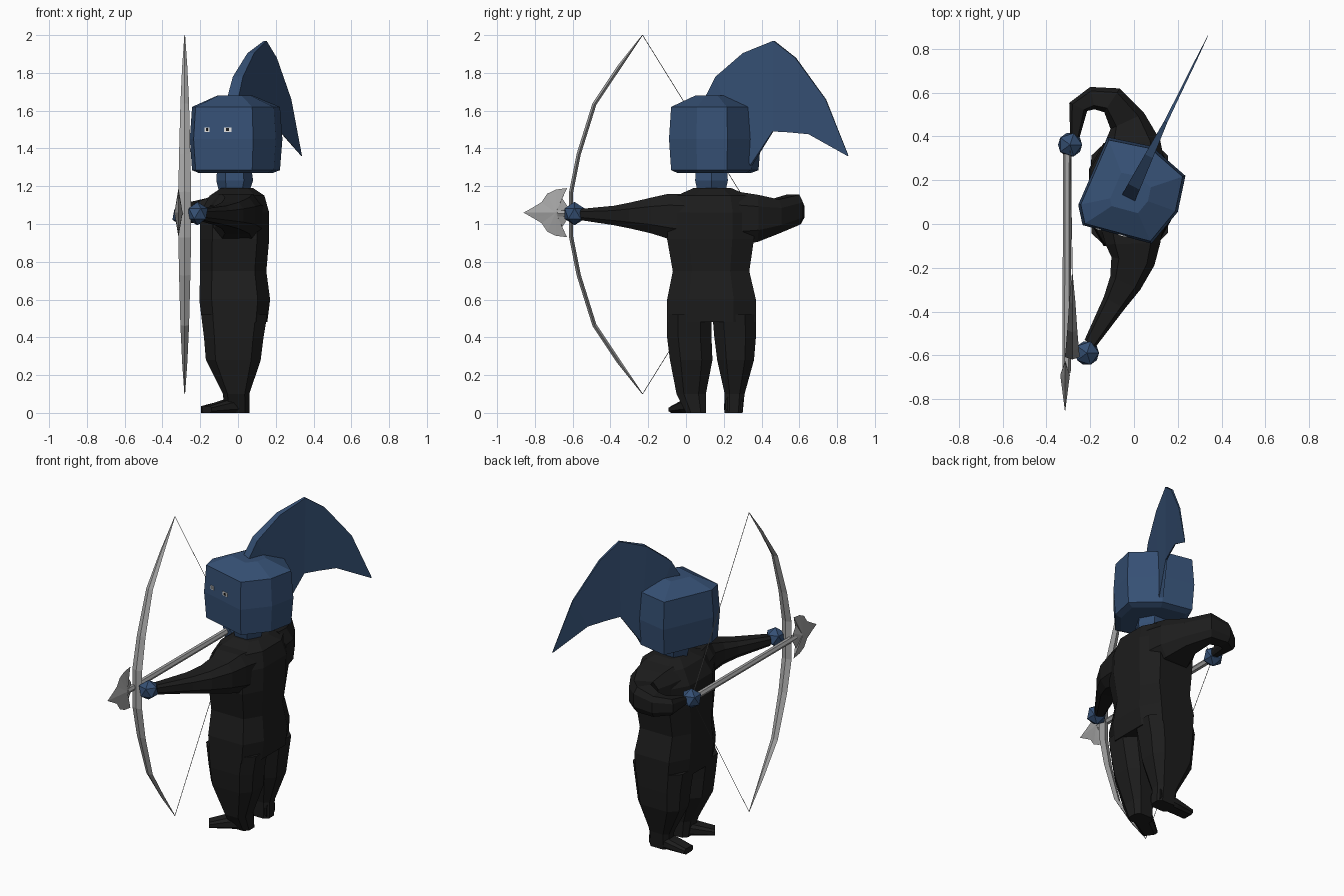
import bpy, bmesh, math
from mathutils import Vector as V

if "Cube" in bpy.data.objects:
    bpy.data.objects.remove(bpy.data.objects["Cube"])


def material(name, rgb):
    m = bpy.data.materials.new(name)
    m.diffuse_color = (*rgb, 1)
    m.use_nodes = True
    m.node_tree.nodes["Principled BSDF"].inputs["Base Color"].default_value = m.diffuse_color
    return m


BLUE = material("slate blue", (0.036, 0.080, 0.175))
BLACK = material("soft black", (0.012, 0.012, 0.012))
GREY = material("steel grey", (0.38, 0.38, 0.38))
WHITE = material("eye white", (0.75, 0.75, 0.75))

UP = V((0, 0, 1))
X, Y = V((1, 0, 0)), V((0, 1, 0))
BOX8 = [(1, .5), (.65, 1), (-.65, 1), (-1, .5), (-1, -.5), (-.65, -1), (.65, -1), (1, -.5)]
HEX = [(math.cos(i * math.pi / 3), math.sin(i * math.pi / 3)) for i in range(6)]
DIAMOND = [(1, 0), (0, 1), (-1, 0), (0, -1)]


def finish(name, bm, mat):
    bmesh.ops.recalc_face_normals(bm, faces=bm.faces)
    me = bpy.data.meshes.new(name)
    bm.to_mesh(me)
    bm.free()
    ob = bpy.data.objects.new(name, me)
    bpy.context.collection.objects.link(ob)
    me.materials.append(mat)
    return ob


def loft(name, rings, mat):
    """Skin a list of equal-length point rings and cap both ends."""
    bm = bmesh.new()
    rows = [[bm.verts.new(p) for p in r] for r in rings]
    n = len(rows[0])
    for a, b in zip(rows, rows[1:]):
        for i in range(n):
            j = (i + 1) % n
            bm.faces.new((a[i], a[j], b[j], b[i]))
    bm.faces.new(rows[0])
    bm.faces.new(rows[-1])
    return finish(name, bm, mat)


def ring(shape, c, u, v):
    return [V(c) + u * a + v * b for a, b in shape]


def stack(name, levels, mat, shape=BOX8):
    """Upright loft; levels are (z, x0, x1, y0, y1)."""
    loft(name, [ring(shape, ((x0 + x1) / 2, (y0 + y1) / 2, z), X * (x1 - x0) / 2, Y * (y1 - y0) / 2)
                for z, x0, x1, y0, y1 in levels], mat)


def limb(name, pts, mat, shape=BOX8):
    """Sideways loft; pts are (x, y, z, half width, half height)."""
    rings = []
    for i, (x, y, z, w, h) in enumerate(pts):
        d = V(pts[min(i + 1, len(pts) - 1)][:3]) - V(pts[max(i - 1, 0)][:3])
        side = d.cross(UP).normalized()
        rings.append(ring(shape, (x, y, z), side * w, UP * h))
    loft(name, rings, mat)


# Torso
stack("torso", [(.48, -.19, .155, -.10, .37), (.60, -.205, .17, -.10, .37), (.75, -.20, .15, -.07, .335),
                (.92, -.20, .165, -.10, .36), (1.06, -.20, .165, -.09, .36),
                (1.15, -.15, .14, -.05, .33), (1.19, -.09, .08, .04, .24)], BLACK)

# Legs
stack("front_leg", [(0, -.07, .06, 0, .105), (.10, -.08, .06, -.05, .105), (.28, -.17, .12, -.085, .14),
                    (.40, -.18, .135, -.10, .135), (.52, -.195, .155, -.10, .135)], BLACK)
stack("rear_leg", [(0, -.07, .06, .205, .30), (.10, -.08, .06, .205, .31), (.28, -.17, .12, .165, .36),
                   (.40, -.18, .135, .15, .37), (.52, -.195, .155, .14, .37)], BLACK)

# Feet
limb("front_foot", [(.03, .055, .045, .045, .045), (-.06, .015, .035, .055, .035),
                    (-.165, -.055, .018, .045, .018)], BLACK)
limb("rear_foot", [(.05, .255, .045, .045, .045), (-.08, .252, .033, .05, .033),
                   (-.195, .25, .018, .045, .018)], BLACK)

# Arms: one stretched to the bow, one bent to draw the string
limb("bow_arm", [(-.01, .02, 1.03, .15, .13), (-.005, -.09, 1.04, .125, .12), (-.005, -.17, 1.045, .10, .095),
                 (-.04, -.27, 1.045, .075, .07), (-.09, -.36, 1.045, .055, .052),
                 (-.20, -.545, 1.05, .03, .03)], BLACK)
limb("draw_arm", [(-.01, .28, 1.03, .15, .14), (-.01, .37, 1.03, .13, .125), (-.03, .47, 1.04, .085, .09),
                  (-.10, .565, 1.075, .065, .08), (-.19, .575, 1.065, .052, .065),
                  (-.255, .535, 1.06, .045, .05), (-.27, .40, 1.05, .022, .025)], BLACK)

# Hands
for name, c in (("bow_hand", (-.215, -.59, 1.055)), ("draw_hand", (-.292, .362, 1.05))):
    bm = bmesh.new()
    bmesh.ops.create_icosphere(bm, subdivisions=1, radius=.062)
    bmesh.ops.translate(bm, verts=bm.verts, vec=c)
    finish(name, bm, BLUE)

# Neck
stack("neck", [(1.17, -.10, .06, .05, .22), (1.23, -.115, .08, .035, .235), (1.30, -.11, .07, .04, .23)],
      BLUE, HEX)

# Helmet: turned, slightly bulging box
C = V((-.02, .135, 0))
PLAN = [(.08, -.09), (-.235, -.005), (-.255, .087), (-.12, .397), (.08, .356), (.235, .22), (.20, .055)]
loft("helmet", [[C + (V((x, y, 0)) - C) * s + UP * z for x, y in PLAN]
                for z, s in ((1.27, .80), (1.285, .95), (1.45, 1), (1.62, .95), (1.68, .38))], BLUE)

# Eyes: thin plates on the front of the helmet
a, b = (C + (V((*p, 0)) - C) * .986 for p in PLAN[:2])
along = (b - a).normalized()
out = along.cross(UP).normalized()
if out.y > 0:
    out = -out
for name, x, w in (("left_eye", -.054, .020), ("right_eye", -.163, .013)):
    p = a + along * ((x - a.x) / along.x) + UP * 1.5
    sq = [(-1, -1), (1, -1), (1, 1), (-1, 1)]
    loft(name, [ring(sq, p + out * d, along * w, UP * .012) for d in (-.004, .004)], WHITE)
    loft(name + "_pupil", [ring(sq, p + out * d, along * w * .35, UP * .007) for d in (.003, .006)], BLACK)

# Plume: swept blade, thick at the crown and sharp at the tip; rows are (y, z) top and bottom
TOP = [(.10, 1.64), (.17, 1.78), (.31, 1.905), (.465, 1.97), (.58, 1.88), (.74, 1.66), (.86, 1.362)]
LOW = [(.16, 1.58), (.26, 1.50), (.345, 1.31), (.46, 1.49), (.55, 1.485), (.65, 1.475), (.855, 1.36)]
WIDE = [.034, .030, .020, .008, .006, .004, .001]
cross = V((.89, -.457, 0))


def plume_point(y, z):
    return V((-.02 + (y - .13) * .49, y, z))


loft("plume", [[plume_point(*t) - cross * w, plume_point(*t) + cross * w,
                plume_point(*l) + cross * w * .6, plume_point(*l) - cross * w * .6]
               for t, l, w in zip(TOP, LOW, WIDE)], BLUE)

# Bow: mirrored limb points (y, height above grip, half width)
half = [(-.23, .95, .002), (-.355, .78, .014), (-.485, .585, .023), (-.568, .32, .030), (-.608, .12, .034)]
path = half + [(y, -h, w) for y, h, w in reversed(half)]
rings = []
for i, (y, h, w) in enumerate(path):
    p, q = path[max(i - 1, 0)], path[min(i + 1, len(path) - 1)]
    nrm = V((0, -(q[1] - p[1]), q[0] - p[0])).normalized()
    rings.append(ring(DIAMOND, (-.282, y, 1.05 + h), X * w, nrm * min(.011, w)))
loft("bow", rings, GREY)

# Bowstring
for name, s in (("upper_string", 1), ("lower_string", -1)):
    loft(name, [ring(DIAMOND, p, X * .002, Y * .002)
                for p in ((-.282, -.23, 1.05 + .95 * s), (-.292, .36, 1.05))], GREY)

# Arrow shaft
limb("arrow_shaft", [(-.305, .40, 1.055, .019, .019), (-.308, -.68, 1.055, .019, .019)], GREY, HEX)

# Arrowhead: barbed outline, thick on the centre line and sharp at the rim
EDGE = [(-.86, 0), (-.81, .028), (-.765, .055), (-.735, .10), (-.69, .122), (-.63, .13), (-.655, .075), (-.625, .03)]
outline = EDGE + [(y, -z) for y, z in reversed(EDGE[1:])]
bm = bmesh.new()
rim = [bm.verts.new((-.315, y, 1.06 + z)) for y, z in outline]
for dx in (-.022, .022):
    peak = bm.verts.new((-.315 + dx, -.69, 1.06))
    for i in range(len(rim)):
        bm.faces.new((rim[i], rim[(i + 1) % len(rim)], peak))
finish("arrowhead", bm, GREY)
